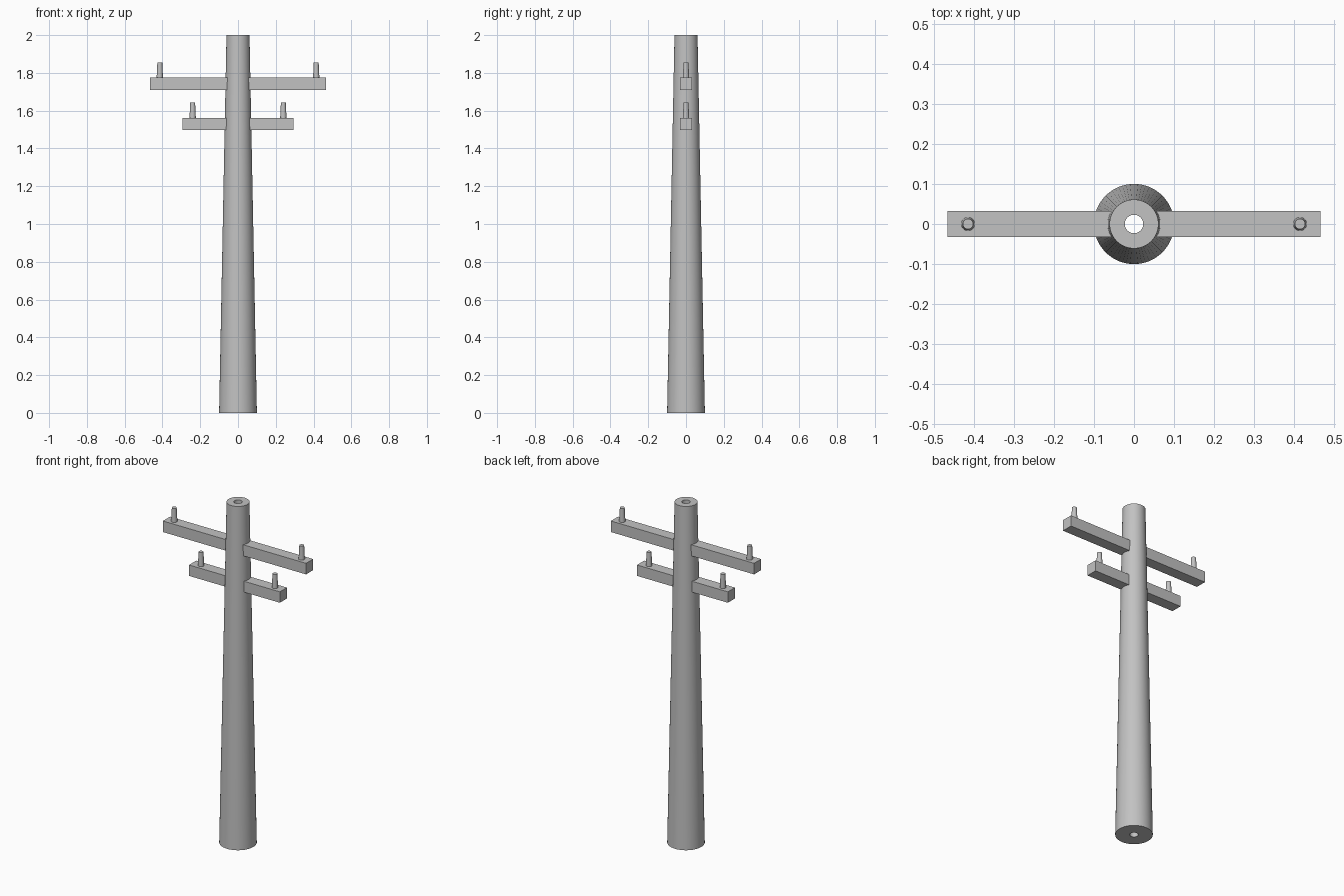
import bpy
import bmesh
import math

cube = bpy.data.objects.get("Cube")
if cube:
    bpy.data.objects.remove(cube, do_unlink=True)

GREY = (0.54, 0.54, 0.54, 1.0)
grey = bpy.data.materials.new("plain_grey")
grey.use_nodes = True
grey.diffuse_color = GREY
grey.node_tree.nodes["Principled BSDF"].inputs["Base Color"].default_value = GREY


def finish(name, bm, smooth=False):
    """Turn a bmesh into a named grey object."""
    bmesh.ops.recalc_face_normals(bm, faces=bm.faces)
    mesh = bpy.data.meshes.new(name)
    bm.to_mesh(mesh)
    bm.free()
    mesh.materials.append(grey)
    obj = bpy.data.objects.new(name, mesh)
    bpy.context.collection.objects.link(obj)
    if smooth:
        bpy.ops.object.select_all(action='DESELECT')
        obj.select_set(True)
        bpy.context.view_layer.objects.active = obj
        bpy.ops.object.shade_smooth_by_angle(angle=math.radians(35))
    return obj


def lathe(name, profile, sides, closed, location=(0, 0, 0)):
    """Spin a (radius, height) profile round the z axis."""
    bm = bmesh.new()
    rings = []
    for r, z in profile:
        rings.append([bm.verts.new((r * math.cos(a), r * math.sin(a), z))
                      for a in (math.tau * i / sides for i in range(sides))])
    pairs = list(zip(rings, rings[1:]))
    if closed:
        pairs.append((rings[-1], rings[0]))
    else:
        bm.faces.new(rings[0])
        bm.faces.new(rings[-1])
    for low, high in pairs:
        for i in range(sides):
            j = (i + 1) % sides
            bm.faces.new((low[i], low[j], high[j], high[i]))
    obj = finish(name, bm, smooth=True)
    obj.location = location
    return obj


def box(name, x0, x1, y0, y1, z0, z1):
    bm = bmesh.new()
    bmesh.ops.create_cube(bm, size=1)
    for v in bm.verts:
        v.co = ((x0 + x1) / 2 + v.co.x * (x1 - x0),
                (y0 + y1) / 2 + v.co.y * (y1 - y0),
                (z0 + z1) / 2 + v.co.z * (z1 - z0))
    return finish(name, bm)


# Tapered hollow pole with a bore along its whole length
BORE = 0.023
lathe("pole", [(BORE, 0), (0.1, 0), (0.061, 2), (BORE, 2)], 64, closed=True)

# Two tiers of crossarms, each with a tapered pin near the tip
HALF_WIDTH = 0.033
INNER_END = 0.05
tiers = [("upper", 0.465, 1.71, 1.775, 0.414),
         ("lower", 0.295, 1.498, 1.562, 0.24)]
for tier, reach, bottom, top, pin_x in tiers:
    for side, s in (("left", 1), ("right", -1)):
        x0, x1 = sorted((s * INNER_END, s * reach))
        box(f"{tier}_{side}_crossarm", x0, x1, -HALF_WIDTH, HALF_WIDTH, bottom, top)
        lathe(f"{tier}_{side}_pin", [(0.017, -0.005), (0.013, 0.08)], 32,
              closed=False, location=(s * pin_x, 0, top))
